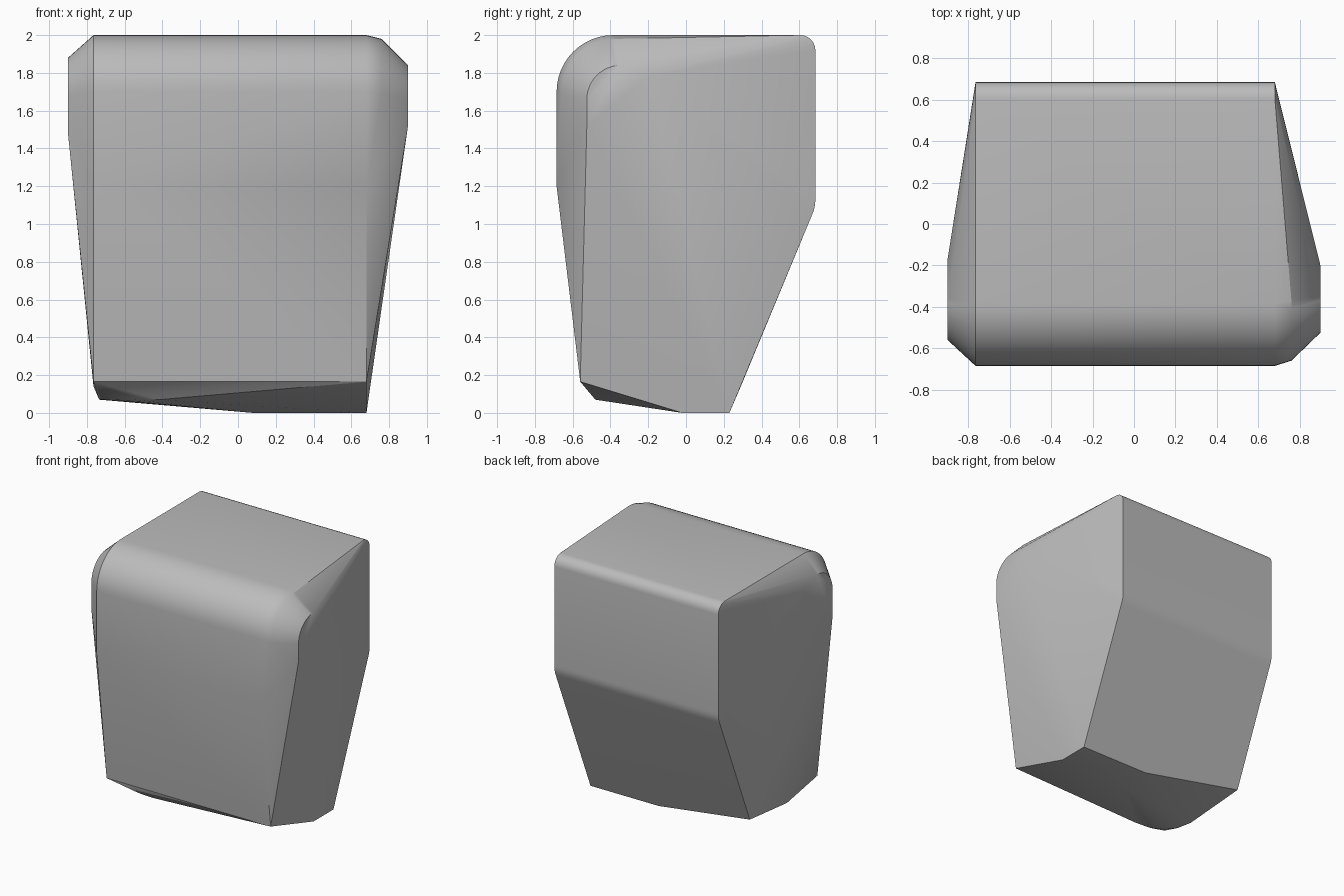
import bpy, bmesh
from math import sin, cos, pi, radians

cube = bpy.data.objects.get("Cube")
if cube:
    bpy.data.objects.remove(cube, do_unlink=True)

grey = bpy.data.materials.new("plain_grey")
grey.use_nodes = True
colour = (0.5, 0.5, 0.5, 1)
grey.diffuse_color = colour
grey.node_tree.nodes["Principled BSDF"].inputs["Base Color"].default_value = colour


def arc(y, z, r, start, end, steps=12):
    """Points on a circle in the y-z plane, angles in degrees from +y."""
    angles = [radians(start + (end - start) * i / steps) for i in range(steps + 1)]
    return [(y + r * cos(a), z + r * sin(a)) for a in angles]


def at(x, profile):
    return [(x, y, z) for y, z in profile]


# Rounded side outline shared by both ends of the main body
outline = [(-0.56, 0.165), (-0.685, 1.2)]
outline += arc(-0.385, 1.7, 0.3, 180, 90)
outline += arc(0.605, 1.92, 0.08, 90, 0, 6)
outline += arc(0.485, 1.13, 0.2, 0, -24, 4)
points = at(-0.765, outline) + at(0.68, outline)

# Raised cheeks on either side, with a softened shoulder on the left
points += at(0.76, arc(-0.37, 1.69, 0.29, 180, 90))
points += at(0.9, arc(-0.345, 1.66, 0.18, 180, 90) + [(-0.525, 1.52), (-0.2, 1.78)])
points += at(-0.9, arc(-0.36, 1.68, 0.2, 180, 90) + [(-0.56, 1.48), (-0.17, 1.82)])

# Tapered underside, with one rounded corner
points += at(0.68, [(-0.02, 0), (0.23, 0)])
points += [(0.08, 0.23, 0), (0.08, -0.02, 0), (-0.765, 0.29, 0.14),
           (-0.735, -0.22, 0.07), (-0.71, -0.34, 0.07), (-0.65, -0.42, 0.07),
           (-0.55, -0.47, 0.07), (-0.42, -0.48, 0.07)]

# Wrap the sections in one closed shell
bm = bmesh.new()
for p in points:
    bm.verts.new(p)
result = bmesh.ops.convex_hull(bm, input=bm.verts)
spare = {g for g in result["geom_interior"] + result["geom_unused"]
         if isinstance(g, bmesh.types.BMVert)}
bmesh.ops.delete(bm, geom=list(spare), context="VERTS")
bmesh.ops.dissolve_limit(bm, angle_limit=radians(0.5), verts=bm.verts, edges=bm.edges)
bmesh.ops.recalc_face_normals(bm, faces=bm.faces)
mesh = bpy.data.meshes.new("faceted_block")
bm.to_mesh(mesh)
bm.free()
mesh.materials.append(grey)

block = bpy.data.objects.new("faceted_block", mesh)
bpy.context.collection.objects.link(block)
bpy.context.view_layer.objects.active = block
block.select_set(True)
bpy.ops.object.shade_smooth_by_angle(angle=radians(30))
